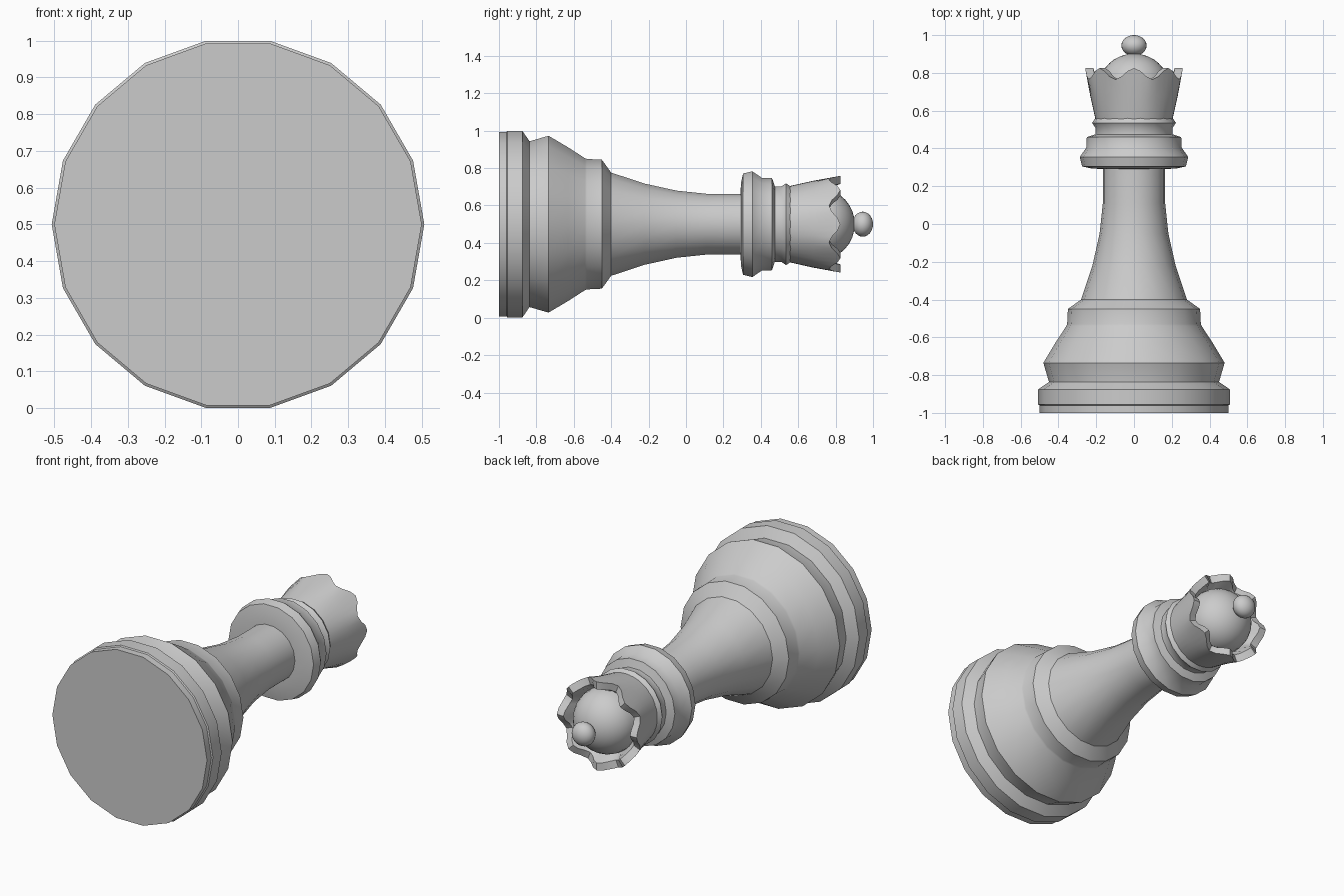
import bpy, bmesh
from math import cos, sin, pi, radians

if "Cube" in bpy.data.objects:
    bpy.data.objects.remove(bpy.data.objects["Cube"])

AXIS_Z = 0.5  # the piece lies along y at this height


def lathe(name, profile, sides, wave=None):
    """Revolve (y, radius) points about the long axis; wave(i, angle) shifts y."""
    bm = bmesh.new()
    rings = []
    for i, (y, r) in enumerate(profile):
        if r == 0:
            rings.append([bm.verts.new((0, y, AXIS_Z))])
            continue
        ring = []
        for k in range(sides):
            a = 2 * pi * k / sides
            dy = wave(i, a) if wave else 0
            ring.append(bm.verts.new((r * cos(a), y + dy, AXIS_Z + r * sin(a))))
        rings.append(ring)
    for p, q in zip(rings, rings[1:]):
        for k in range(sides):
            n = (k + 1) % sides
            if len(p) == 1:
                bm.faces.new((p[0], q[k], q[n]))
            elif len(q) == 1:
                bm.faces.new((p[k], q[0], p[n]))
            else:
                bm.faces.new((p[k], q[k], q[n], p[n]))
    # Close open ends with a flat cap
    for ring in (rings[0], rings[-1]):
        if len(ring) > 1:
            bm.faces.new(ring)
    bmesh.ops.recalc_face_normals(bm, faces=bm.faces)
    mesh = bpy.data.meshes.new(name)
    bm.to_mesh(mesh)
    bm.free()
    ob = bpy.data.objects.new(name, mesh)
    bpy.context.collection.objects.link(ob)
    bpy.ops.object.select_all(action='DESELECT')
    ob.select_set(True)
    bpy.context.view_layer.objects.active = ob
    bpy.ops.object.shade_smooth_by_angle(angle=radians(35))
    return ob


def dome_points(centre, radius, height, start, steps):
    """Elliptical arc from the start angle up to the tip."""
    pts = []
    for i in range(steps + 1):
        t = start + (pi / 2 - start) * i / steps
        r = 0 if i == steps else radius * cos(t)
        pts.append((centre + height * sin(t), r))
    return pts


# Foot disc and wide band
lathe("base", [(-1, 0.5), (-0.96, 0.5), (-0.955, 0.507), (-0.875, 0.507),
               (-0.84, 0.455), (-0.83, 0.44)], 18)

# Bulging lower body, shoulder step and tapering stem
lathe("body", [(-0.85, 0.449), (-0.84, 0.449), (-0.735, 0.48), (-0.63, 0.417),
               (-0.54, 0.358), (-0.53, 0.354), (-0.45, 0.35), (-0.4, 0.28),
               (-0.22, 0.22), (-0.05, 0.182), (0.11, 0.165), (0.32, 0.165)], 18)

# Stacked collar and thin neck ring
lathe("collar", [(0.29, 0.16), (0.295, 0.23), (0.305, 0.275), (0.355, 0.287),
                 (0.405, 0.252), (0.46, 0.25), (0.475, 0.205), (0.51, 0.205),
                 (0.535, 0.222), (0.56, 0.205), (0.58, 0.19)], 18)

# Flared crown with eight scallops round the rim
crown = [(0.55, 0.203), (0.68, 0.232), (0.795, 0.258), (0.795, 0.215), (0.73, 0.185)]
lathe("crown", crown, 48,
      wave=lambda i, a: 0.03 * cos(8 * a) if i in (2, 3) else 0)

# Cap dome inside the crown
lathe("dome", dome_points(0.73, 0.185, 0.172, 0, 8), 24)

# Ball on the tip
lathe("finial", [(0.89, 0)] + dome_points(0.945, 0.067, 0.055, -pi / 2, 12)[1:], 24)
